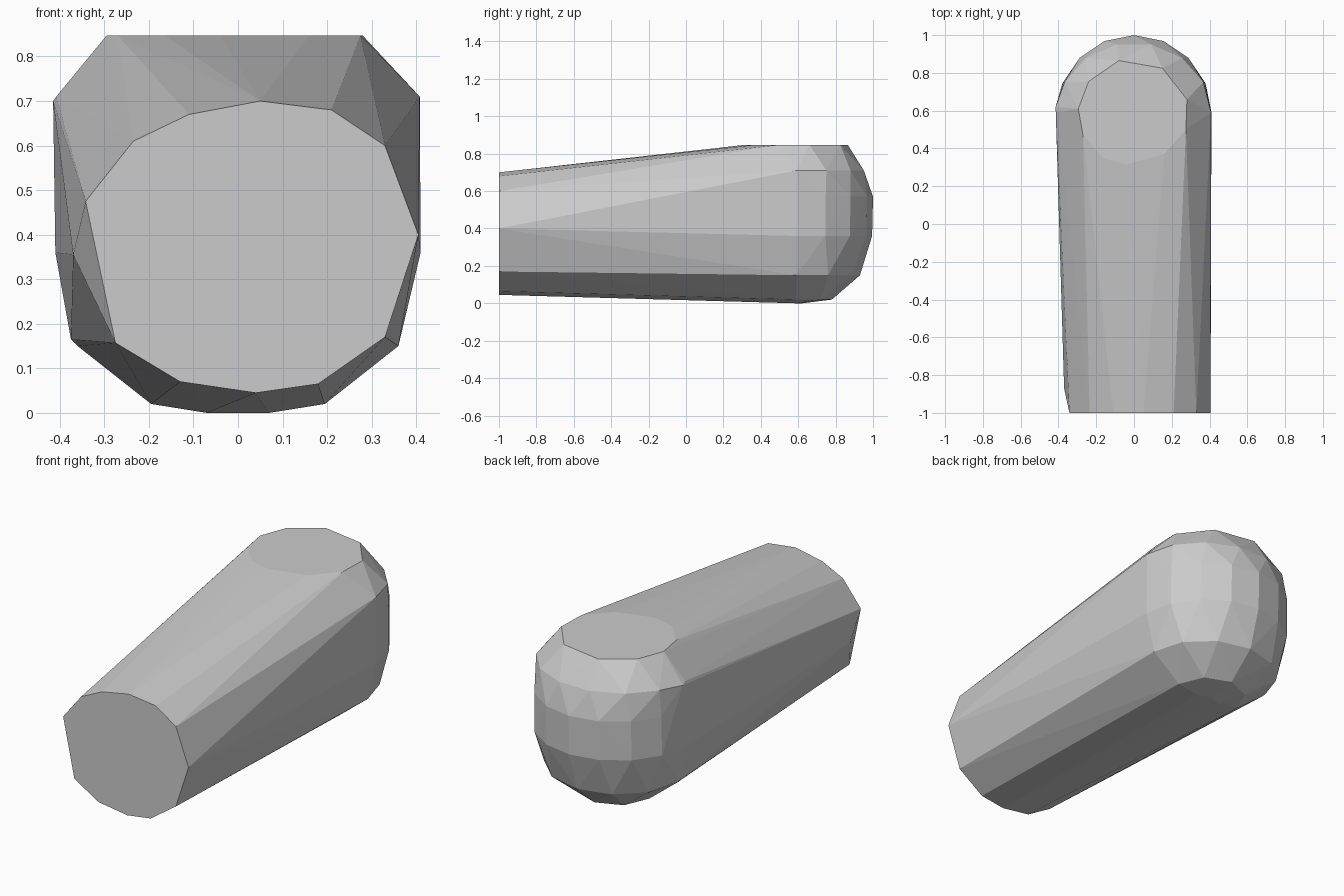
import bpy
import bmesh
from math import cos, sin, radians

default_cube = bpy.data.objects.get("Cube")
if default_cube:
    bpy.data.objects.remove(default_cube, do_unlink=True)

TAIL_CENTER_Y = 0.59

# Outline of the flat front end, as x and z
front_outline = [
    (0.05, 0.7), (0.21, 0.68), (0.33, 0.6), (0.405, 0.4), (0.33, 0.17),
    (0.18, 0.065), (0.04, 0.045), (-0.13, 0.07), (-0.275, 0.157),
    (-0.342, 0.475), (-0.235, 0.61), (-0.11, 0.67),
]

# Outline of the flat patch on top, as x and y
top_outline = [
    (-0.08, 0.865), (0.15, 0.825), (0.28, 0.66), (0.275, 0.5), (0.16, 0.37),
    (-0.04, 0.315), (-0.165, 0.35), (-0.27, 0.47), (-0.295, 0.61), (-0.24, 0.755),
]

# Half rings of the rounded back end: height, half width, depth, segments
tail_rings = [
    (0.71, 0.408, 0.37, 7),
    (0.57, 0.407, 0.41, 8),
    (0.36, 0.41, 0.405, 8),
    (0.15, 0.36, 0.34, 6),
    (0.02, 0.195, 0.19, 4),
    (0.0, 0.07, 0.03, 2),
]


def half_ring(height, half_width, depth, segments):
    """Points of a half ellipse bulging towards the back."""
    angles = [radians(180 * i / segments) for i in range(segments + 1)]
    return [(half_width * cos(a), TAIL_CENTER_Y + depth * sin(a), height)
            for a in angles]


def hull_object(name, points, material):
    """Faceted convex body wrapped around the points."""
    bm = bmesh.new()
    verts = [bm.verts.new(p) for p in points]
    result = bmesh.ops.convex_hull(bm, input=verts)
    unused = set(result["geom_interior"]) | set(result["geom_unused"])
    loose = [v for v in unused if isinstance(v, bmesh.types.BMVert)]
    bmesh.ops.delete(bm, geom=loose, context="VERTS")
    # Join the triangles of each flat area
    bmesh.ops.dissolve_limit(bm, angle_limit=radians(0.5),
                             verts=bm.verts[:], edges=bm.edges[:])
    bmesh.ops.recalc_face_normals(bm, faces=bm.faces[:])
    mesh = bpy.data.meshes.new(name)
    bm.to_mesh(mesh)
    bm.free()
    mesh.materials.append(material)
    obj = bpy.data.objects.new(name, mesh)
    bpy.context.collection.objects.link(obj)
    return obj


def flat_material(name, color):
    material = bpy.data.materials.new(name)
    material.use_nodes = True
    material.diffuse_color = color
    shader = next(n for n in material.node_tree.nodes if n.type == "BSDF_PRINCIPLED")
    shader.inputs["Base Color"].default_value = color
    return material


points = [(x, -1, z) for x, z in front_outline]
points += [(x, y, 0.847) for x, y in top_outline]
for ring in tail_rings:
    points += half_ring(*ring)

# Uneven corners on the right flank
points += [(-0.37, -0.87, 0.355), (-0.415, 0.62, 0.7), (-0.375, 0.6, 0.165)]

gray = flat_material("light gray", (0.6, 0.6, 0.6, 1))
hull_object("faceted_body", points, gray)
